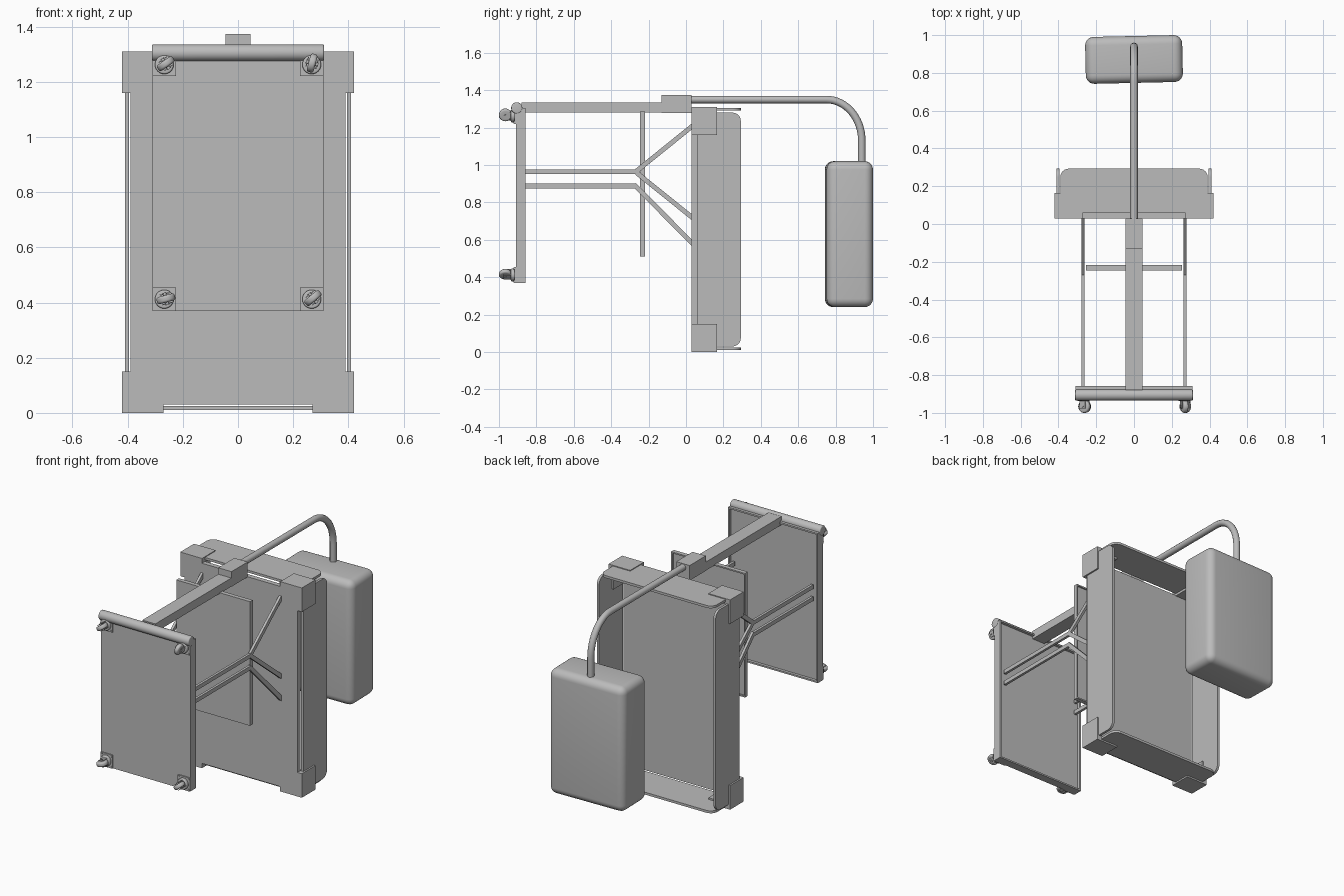
import bpy, bmesh, math
from mathutils import Vector, Matrix

if "Cube" in bpy.data.objects:
    bpy.data.objects.remove(bpy.data.objects["Cube"])

grey = bpy.data.materials.new("light grey")
grey.use_nodes = True
grey.diffuse_color = (0.5, 0.5, 0.5, 1)
grey.node_tree.nodes["Principled BSDF"].inputs["Base Color"].default_value = (0.5, 0.5, 0.5, 1)


def finish(name, bm, smooth=False):
    bmesh.ops.recalc_face_normals(bm, faces=bm.faces)
    mesh = bpy.data.meshes.new(name)
    bm.to_mesh(mesh)
    bm.free()
    mesh.materials.append(grey)
    obj = bpy.data.objects.new(name, mesh)
    bpy.context.collection.objects.link(obj)
    if smooth:
        bpy.ops.object.select_all(action='DESELECT')
        obj.select_set(True)
        bpy.context.view_layer.objects.active = obj
        bpy.ops.object.shade_smooth_by_angle(angle=math.radians(35))
    return obj


def box_mesh(lo, hi):
    lo, hi = Vector(lo), Vector(hi)
    bm = bmesh.new()
    bmesh.ops.create_cube(bm, size=1, matrix=Matrix.Translation((lo + hi) / 2)
                          @ Matrix.Diagonal((*(hi - lo), 1)))
    return bm


def box(name, lo, hi):
    return finish(name, box_mesh(lo, hi))


def round_panel(name, lo, hi, axis, radius=0.045):
    # Thin panel whose two rear corners are rounded
    bm = box_mesh(lo, hi)
    edges = [e for e in bm.edges
             if abs(e.verts[0].co[axis] - e.verts[1].co[axis]) > 1e-4
             and all(v.co.y > hi[1] - 1e-4 for v in e.verts)]
    bmesh.ops.bevel(bm, geom=edges, offset=radius, segments=8, profile=0.5, affect='EDGES')
    return finish(name, bm, True)


def rimmed_board(name, lo, hi, rim, depth):
    # Board with a shallow recess in its rear face
    bm = box_mesh(lo, hi)
    back = [f for f in bm.faces if f.normal.y > 0.9]
    bmesh.ops.inset_region(bm, faces=back, thickness=rim)
    inner = bmesh.ops.extrude_face_region(bm, geom=back)
    bmesh.ops.delete(bm, geom=back, context='FACES')
    verts = [g for g in inner['geom'] if isinstance(g, bmesh.types.BMVert)]
    bmesh.ops.translate(bm, verts=verts, vec=(0, -depth, 0))
    return finish(name, bm)


def rod(name, start, end, radius, bevel=0.0, segments=32):
    start, end = Vector(start), Vector(end)
    d = end - start
    bm = bmesh.new()
    bmesh.ops.create_cone(bm, cap_ends=True, segments=segments, radius1=radius, radius2=radius,
                          depth=d.length, matrix=Matrix.Translation((start + end) / 2)
                          @ d.to_track_quat('Z', 'Y').to_matrix().to_4x4())
    if bevel:
        rims = [e for e in bm.edges if any(len(f.verts) > 4 for f in e.link_faces)]
        bmesh.ops.bevel(bm, geom=rims, offset=bevel, segments=4, profile=0.5, affect='EDGES')
    return finish(name, bm, True)


def strut(name, x, a, b, thick=0.025, width=0.016):
    # Flat bar in the side plane between two (y, z) points, with upright cut ends
    half = thick / 2 / max(0.6, abs((b[0] - a[0]) / math.dist(a, b)))
    bm = bmesh.new()
    ring = [bm.verts.new((x - width / 2, y, z + s)) for (y, z), s in
            ((a, -half), (b, -half), (b, half), (a, half))]
    face = bm.faces.new(ring)
    ext = bmesh.ops.extrude_face_region(bm, geom=[face])
    bmesh.ops.translate(bm, vec=(width, 0, 0),
                        verts=[g for g in ext['geom'] if isinstance(g, bmesh.types.BMVert)])
    return finish(name, bm)


# Large open tray: base, four walls
box("tray_base", (-0.39, 0.03, 0.03), (0.39, 0.06, 1.28))
for s, side in ((-1, "right"), (1, "left")):
    xs = sorted((s * 0.395, s * 0.41))
    round_panel(side + "_wall", (xs[0], 0.06, 0.03), (xs[1], 0.293, 1.28), 0)
for z, side in ((0.01, "lower"), (1.29, "upper")):
    round_panel(side + "_wall", (-0.39, 0.06, z), (0.39, 0.293, z + 0.015), 2)

# Corner brackets wrapping the walls
for s in (-1, 1):
    for z0, z1, outer in ((0, 0.15, 0), (1.16, 1.31, 1.275)):
        xs = sorted((s * 0.385, s * 0.42))
        box("corner_side", (xs[0], 0.03, z0), (xs[1], 0.165, z1))
        xs = sorted((s * 0.27, s * 0.42))
        box("corner_end", (xs[0], 0.03, outer), (xs[1], 0.165, outer + 0.035))

# Front board, middle board and top roller
rimmed_board("front_board", (-0.31, -0.91, 0.37), (0.31, -0.857, 1.305), 0.014, 0.018)
rimmed_board("middle_board", (-0.255, -0.245, 0.51), (0.255, -0.218, 1.285), 0.012, 0.01)
rod("top_roller", (-0.312, -0.905, 1.305), (0.312, -0.905, 1.305), 0.03, 0.006)

# Spine beam and its socket
box("spine_beam", (-0.045, -0.88, 1.28), (0.045, 0.03, 1.333))
box("beam_socket", (-0.046, -0.13, 1.279), (0.046, 0.03, 1.373))

# Side braces
for x in (-0.27, 0.27):
    hub, low = (-0.27, 0.963), (-0.27, 0.888)
    strut("upper_bar", x, (-0.86, 0.963), hub)
    strut("lower_bar", x, (-0.86, 0.888), low)
    strut("rising_brace", x, hub, (0.03, 1.205))
    strut("falling_brace", x, hub, (0.03, 0.722))
    strut("low_brace", x, low, (0.03, 0.585))

# Bent tube
path = [(0, 0.03, 1.35)]
path += [(0, 0.75 + 0.19 * math.sin(t), 1.13 + 0.22 * math.cos(t))
         for t in (i * math.pi / 32 for i in range(17))]
path.append((0, 0.94, 1.0))
curve = bpy.data.curves.new("bent_tube", 'CURVE')
curve.dimensions = '3D'
curve.bevel_depth = 0.02
curve.bevel_resolution = 4
curve.use_fill_caps = True
spline = curve.splines.new('POLY')
spline.points.add(len(path) - 1)
for p, co in zip(spline.points, path):
    p.co = (*co, 1)
curve.materials.append(grey)
tube = bpy.data.objects.new("bent_tube", curve)
bpy.context.collection.objects.link(tube)

# Hanging rounded case, slightly turned
bm = box_mesh((-0.257, -0.124, -0.39), (0.257, 0.124, 0.39))
bmesh.ops.bevel(bm, geom=bm.edges[:], offset=0.045, segments=6, profile=0.5, affect='EDGES')
case = finish("hanging_case", bm, True)
case.location = (0, 0.871, 0.63)
case.rotation_euler.z = math.radians(1.3)

# Swivelling casters with plate, bolts, fork and wheel
for x, z, tilt in ((-0.267, 1.262, 35), (0.267, 1.262, 75), (-0.267, 0.412, 15), (0.267, 0.412, 40)):
    box("caster_plate", (x - 0.042, -0.917, z - 0.042), (x + 0.042, -0.909, z + 0.042))
    for dx in (-0.034, 0.034):
        for dz in (-0.034, 0.034):
            rod("caster_bolt", (x + dx, -0.921, z + dz), (x + dx, -0.915, z + dz), 0.006, segments=12)
    rod("caster_swivel", (x, -0.937, z), (x, -0.915, z), 0.034, 0.006)
    a = math.radians(tilt)
    roll = Vector((math.cos(a), 0, math.sin(a)))
    axle = Vector((-math.sin(a), 0, math.cos(a)))
    hub = Vector((x, -0.966, z)) + roll * 0.006
    rod("caster_wheel", hub - axle * 0.013, hub + axle * 0.013, 0.034, 0.009)
    rod("caster_axle", hub - axle * 0.023, hub + axle * 0.023, 0.007, segments=12)
    for s in (-1, 1):
        arm = box("caster_fork", (-0.018, -0.024, -0.002), (0.018, 0.024, 0.002))
        arm.matrix_world = Matrix.Translation(hub + axle * s * 0.018 + Vector((0, 0.014, 0))) \
            @ Matrix((roll, Vector((0, 1, 0)), axle)).transposed().to_4x4()
